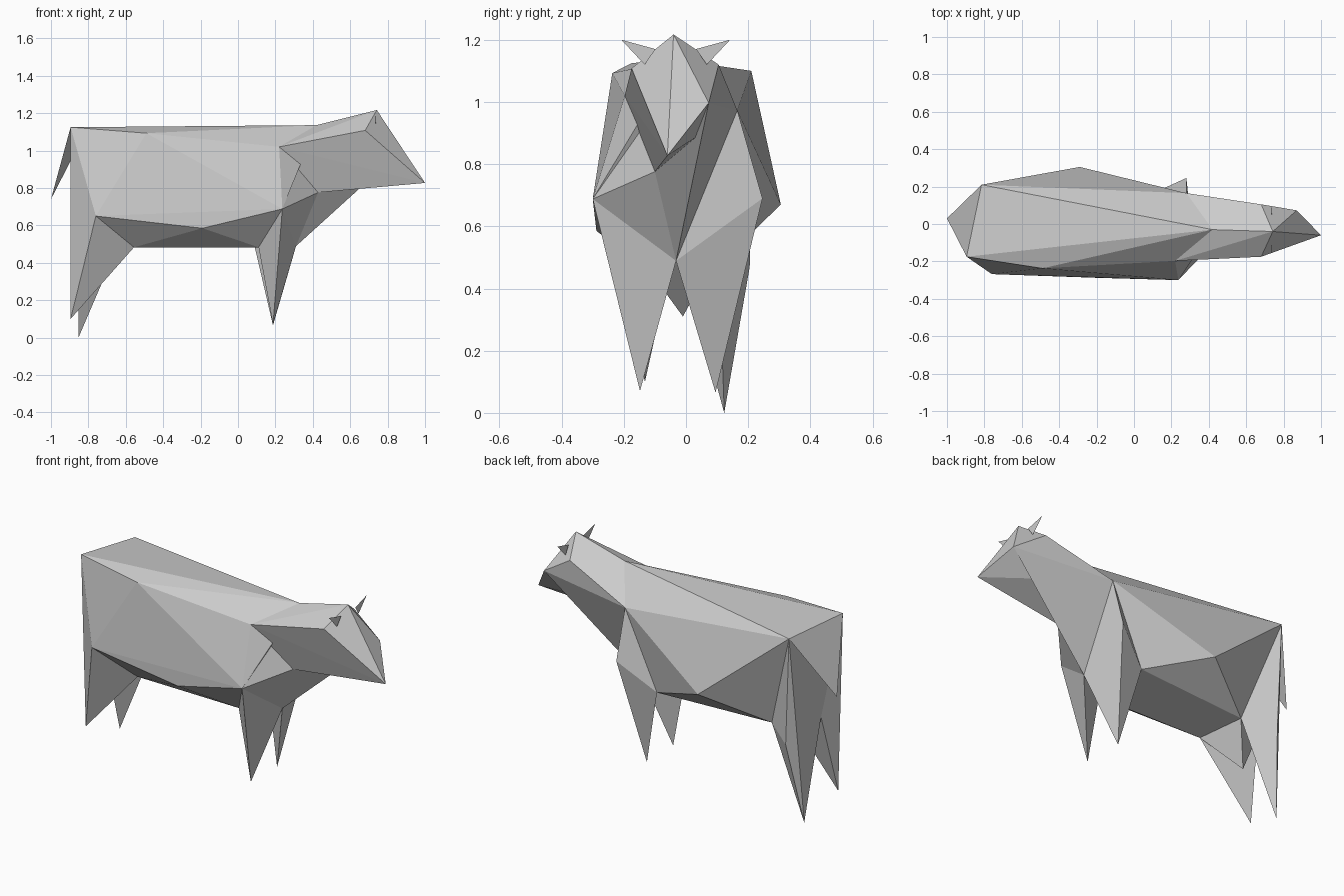
import bpy, bmesh
from mathutils import Vector

if "Cube" in bpy.data.objects:
    bpy.data.objects.remove(bpy.data.objects["Cube"])


def build(name, points):
    """Faceted part: a single flat triangle, or the convex hull of its corners."""
    bm = bmesh.new()
    verts = [bm.verts.new(p) for p in points]
    if len(verts) == 3:
        bm.faces.new(verts)
    else:
        res = bmesh.ops.convex_hull(bm, input=verts)
        loose = [v for v in bm.verts if not v.link_faces]
        bmesh.ops.delete(bm, geom=loose, context='VERTS')
        bmesh.ops.recalc_face_normals(bm, faces=bm.faces)
    mesh = bpy.data.meshes.new(name)
    bm.to_mesh(mesh)
    bm.free()
    ob = bpy.data.objects.new(name, mesh)
    bpy.context.collection.objects.link(ob)
    return ob


# Shared joints of the animal (near = -y side, far = +y side)
rump_near, rump_far = (-0.895, -0.175, 1.125), (-0.815, 0.21, 1.10)
back_near, withers = (-0.49, -0.237, 1.093), (0.42, -0.03, 1.136)
shoulder_near, shoulder_far = (0.22, -0.197, 1.02), (0.28, 0.165, 0.973)
elbow_near, elbow_far = (0.237, -0.30, 0.688), (0.28, 0.246, 0.69)
flank_near, flank_far = (-0.19, -0.288, 0.585), (-0.29, 0.305, 0.67)
hip_near = (-0.76, -0.268, 0.65)
belly_back_near, belly_back_far = (-0.556, -0.136, 0.483), (-0.63, 0.105, 0.52)
belly_front_near, belly_front_far = (0.11, -0.15, 0.483), (0.08, 0.155, 0.525)
throat, brisket = (0.428, -0.10, 0.776), (0.31, -0.032, 0.489)
crown = (0.742, -0.04, 1.217)
brow_near, brow_far = (0.68, -0.175, 1.108), (0.68, 0.105, 1.12)
muzzle_tip, muzzle_far = (1.0, -0.06, 0.827), (0.87, 0.073, 0.997)
crotch = (-0.855, -0.03, 0.56)

# Body
build("torso", [rump_near, rump_far, back_near, withers, shoulder_near,
                shoulder_far, elbow_near, flank_near, flank_far, hip_near,
                belly_back_near, belly_back_far, belly_front_near,
                belly_front_far, crotch])
build("chest", [shoulder_near, shoulder_far, elbow_near, throat, brisket,
                belly_front_near, belly_front_far])
build("udder", [belly_back_near, belly_back_far, crotch, (-0.74, -0.01, 0.31)])

# Head and throat
build("head", [withers, shoulder_near, shoulder_far, throat, crown, brow_near,
               brow_far, muzzle_tip, muzzle_far])
build("dewlap", [throat, muzzle_far, brisket, shoulder_far])

# Legs taper to a pointed hoof
build("front_leg_near", [elbow_near, belly_front_near, brisket,
                         (0.187, -0.148, 0.07)])
build("front_leg_far", [shoulder_far, elbow_far, belly_front_far, brisket,
                        (0.187, 0.095, 0.065)])
build("hind_leg_near", [rump_near, hip_near, belly_back_near, crotch,
                        (-0.895, -0.132, 0.10)])
build("hind_leg_far", [rump_far, belly_back_far, (-0.79, 0.205, 0.47), crotch,
                       (-0.853, 0.123, 0.0)])

# Tail
build("tail", [rump_near, rump_far, (-1.0, 0.03, 0.74)])

# Ears, mirrored about the head's centre line
for side, s in (("near", -1), ("far", 1)):
    build("ear_" + side, [Vector((x, -0.033 + s * d, z)) for x, d, z in
                          ((0.735, 0.175, 1.20), (0.738, 0.065, 1.17),
                           (0.735, 0.10, 1.12))])
